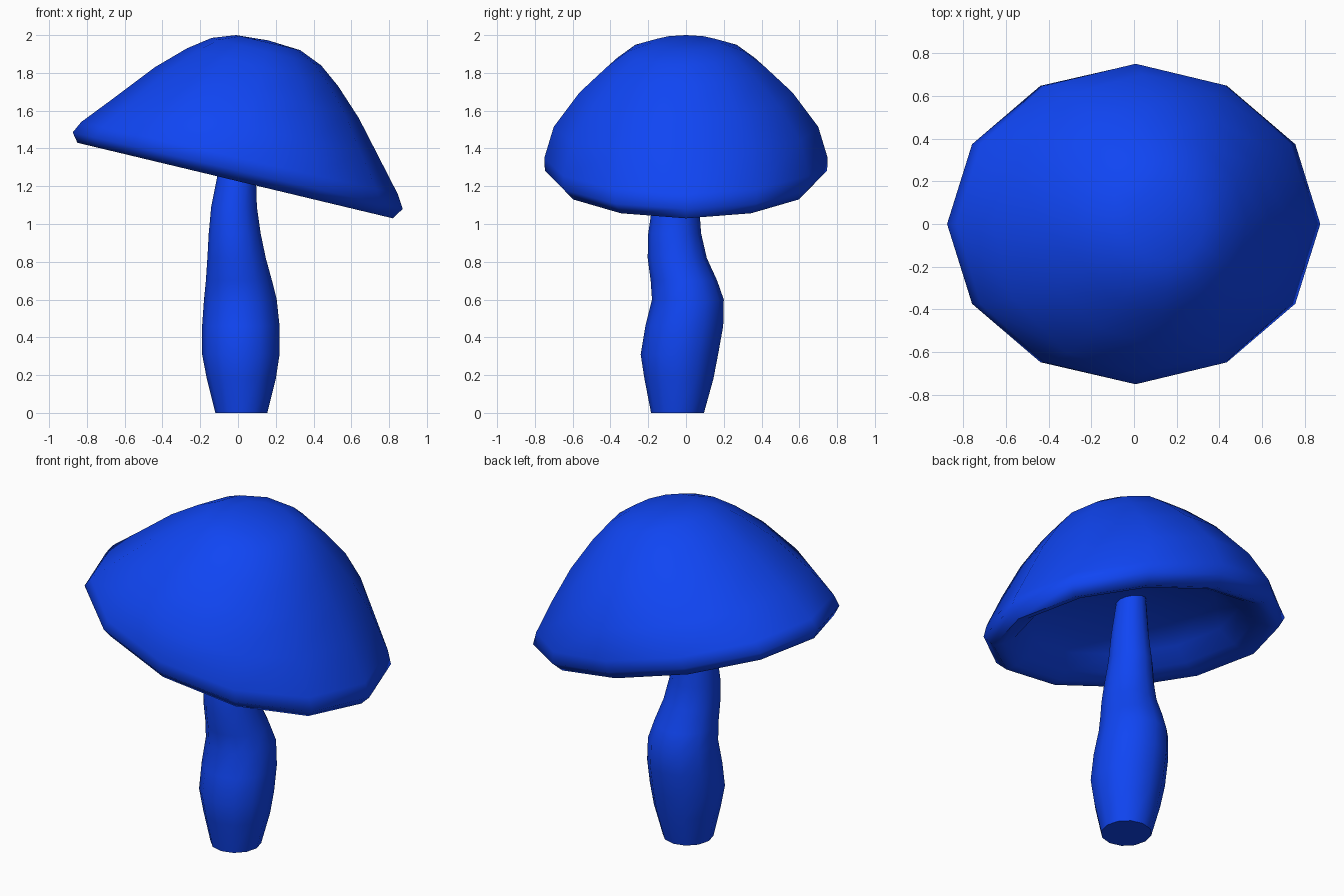
import bpy, bmesh, math

if "Cube" in bpy.data.objects:
    bpy.data.objects.remove(bpy.data.objects["Cube"])

SIDES = 12

blue = bpy.data.materials.new("blue")
blue.diffuse_color = (0.005, 0.06, 0.9, 1)
blue.use_nodes = True
blue.node_tree.nodes["Principled BSDF"].inputs["Base Color"].default_value = blue.diffuse_color


def loft(name, rings, start_tip=None, end_tip=None):
    """Skin a stack of elliptical rings: (x_left, z_left, x_right, z_right, y_front, y_back)."""
    bm = bmesh.new()
    loops = []
    for xl, zl, xr, zr, yf, yb in rings:
        loop = []
        for i in range(SIDES):
            a = 2 * math.pi * i / SIDES
            c, s = math.cos(a), math.sin(a)
            loop.append(bm.verts.new(((xl + xr) / 2 + (xr - xl) / 2 * c,
                                      (yf + yb) / 2 + (yb - yf) / 2 * s,
                                      (zl + zr) / 2 + (zr - zl) / 2 * c)))
        loops.append(loop)
    for lo, hi in zip(loops, loops[1:]):
        for i in range(SIDES):
            j = (i + 1) % SIDES
            bm.faces.new((lo[i], lo[j], hi[j], hi[i]))
    # Close each end with a fan to a tip, or a flat face
    for loop, tip in ((loops[0], start_tip), (loops[-1], end_tip)):
        if tip:
            v = bm.verts.new(tip)
            for i in range(SIDES):
                bm.faces.new((loop[i], loop[(i + 1) % SIDES], v))
        else:
            bm.faces.new(loop)
    bmesh.ops.recalc_face_normals(bm, faces=bm.faces)
    mesh = bpy.data.meshes.new(name)
    bm.to_mesh(mesh)
    bm.free()
    mesh.materials.append(blue)
    ob = bpy.data.objects.new(name, mesh)
    bpy.context.collection.objects.link(ob)
    bpy.ops.object.select_all(action='DESELECT')
    ob.select_set(True)
    bpy.context.view_layer.objects.active = ob
    bpy.ops.object.shade_smooth_by_angle(angle=math.radians(65))
    return ob


# Stem: wavy, thick at the middle, narrowing up into the cap
stem = [(z, xl, xr, yf, yb) for z, xl, xr, yf, yb in (
    (0.00, -0.12, 0.155, -0.185, 0.095),
    (0.18, -0.165, 0.20, -0.22, 0.145),
    (0.31, -0.19, 0.22, -0.24, 0.17),
    (0.46, -0.19, 0.22, -0.215, 0.197),
    (0.60, -0.18, 0.205, -0.18, 0.20),
    (0.70, -0.17, 0.18, -0.187, 0.165),
    (0.82, -0.162, 0.147, -0.203, 0.11),
    (0.95, -0.155, 0.12, -0.20, 0.08),
    (1.09, -0.142, 0.10, -0.18, 0.07),
    (1.25, -0.11, 0.095, -0.15, 0.065),
    (1.47, -0.08, 0.08, -0.10, 0.06))]
loft("stem", [(xl, z, xr, z, yf, yb) for z, xl, xr, yf, yb in stem])


# Cap underside: rings inside the tilted rim, given as scale and depth
def under(scale, depth):
    cx, cz = -0.015 + 0.23 * depth, 1.23 + 0.97 * depth
    dx, dz, ry = 0.835 * scale, 0.2 * scale, 0.70 * scale
    return (cx - dx, cz + dz, cx + dx, cz - dz, -ry, ry)


# Cap outside: rim to crown
outer = [(xl, zl, xr, zr, -ry, ry) for xl, zl, xr, zr, ry in (
    (-0.85, 1.43, 0.82, 1.03, 0.69),
    (-0.875, 1.485, 0.872, 1.08, 0.747),
    (-0.83, 1.54, 0.845, 1.16, 0.75),
    (-0.66, 1.665, 0.74, 1.365, 0.70),
    (-0.44, 1.83, 0.64, 1.56, 0.565),
    (-0.27, 1.93, 0.53, 1.73, 0.42),
    (-0.14, 1.985, 0.44, 1.84, 0.31),
    (-0.01, 2.0, 0.33, 1.92, 0.18))]
inner = [under(0.6, 0.2), under(0.74, 0.12), under(0.84, 0.04), under(0.92, 0.01)]
loft("cap", inner + outer, start_tip=(0.035, 0, 1.45), end_tip=(0.16, 0, 1.972))
